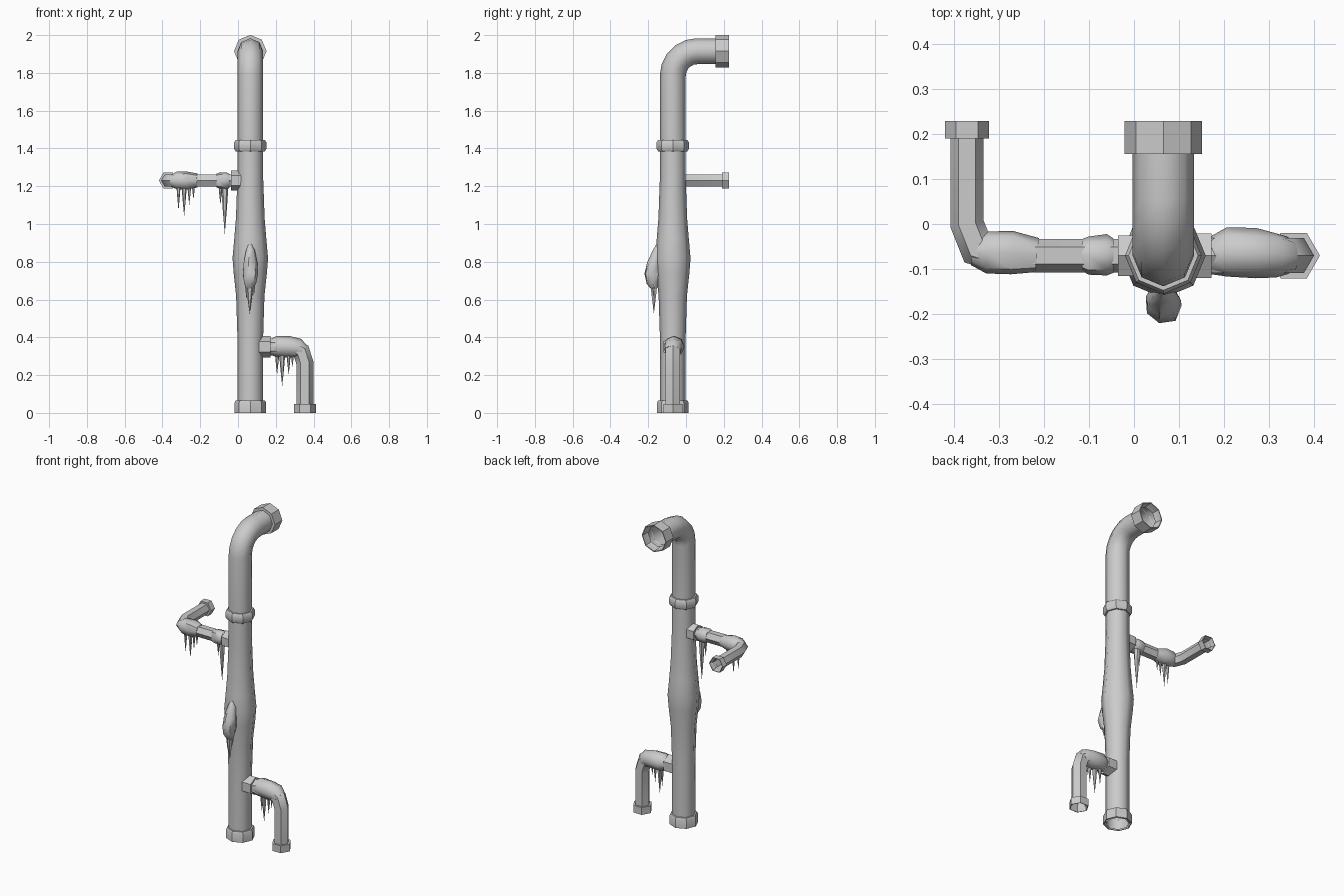
import bpy, bmesh, math, random
from mathutils import Vector

if "Cube" in bpy.data.objects:
    bpy.data.objects.remove(bpy.data.objects["Cube"], do_unlink=True)

random.seed(4)
X, Y, Z = Vector((1, 0, 0)), Vector((0, 1, 0)), Vector((0, 0, 1))

grey = bpy.data.materials.new("pale_grey")
grey.use_nodes = True
COLOUR = (0.6, 0.6, 0.6, 1)
grey.diffuse_color = COLOUR
grey.node_tree.nodes["Principled BSDF"].inputs["Base Color"].default_value = COLOUR


def finish(name, bm, angle=50):
    bmesh.ops.recalc_face_normals(bm, faces=bm.faces)
    mesh = bpy.data.meshes.new(name)
    bm.to_mesh(mesh)
    bm.free()
    obj = bpy.data.objects.new(name, mesh)
    bpy.context.collection.objects.link(obj)
    mesh.materials.append(grey)
    bpy.ops.object.select_all(action="DESELECT")
    obj.select_set(True)
    bpy.context.view_layer.objects.active = obj
    bpy.ops.object.shade_smooth_by_angle(angle=math.radians(angle))
    return obj


def ring(bm, centre, u, v, radius, sides, phase, wobble=0.0):
    verts = []
    for i in range(sides):
        a = math.radians(phase) + math.tau * i / sides
        r = radius * (1 + random.uniform(-wobble, wobble))
        verts.append(bm.verts.new(centre + r * (math.cos(a) * u + math.sin(a) * v)))
    return verts


def bridge(bm, a, b):
    for i in range(len(a)):
        j = (i + 1) % len(a)
        bm.faces.new((a[i], a[j], b[j], b[i]))


def tube(name, path, radii, sides, side, phase=0, caps=False, wobble=0.0):
    """Sweep a polygon along a planar path; side is the plane's normal."""
    pts = [Vector(p) for p in path]
    bm = bmesh.new()
    rings = []
    for i, p in enumerate(pts):
        before = (p - pts[max(i - 1, 0)]).normalized()
        after = (pts[min(i + 1, len(pts) - 1)] - p).normalized()
        tangent = (before + after).normalized()
        mitre = max(tangent.dot(after if after.length else before), 0.7)
        v = tangent.cross(side) / mitre
        rings.append(ring(bm, p, side, v, radii[i], sides, phase, wobble))
    for a, b in zip(rings, rings[1:]):
        bridge(bm, a, b)
    if caps:
        bm.faces.new(rings[0])
        bm.faces.new(rings[-1])
    return finish(name, bm)


def collar(name, start, end, outer, inner, sides, side, phase=0, open_end=True, bevel=0.0):
    """Ring from start to end, with a hollow socket when the end is open."""
    a, b = Vector(start), Vector(end)
    v = (b - a).normalized().cross(side)
    profile = [(0, inner), (0, outer - bevel), (0.2, outer)]
    if open_end:
        profile += [(1, outer), (1, outer * 0.93), (0.3, outer * 0.9)]
    else:
        profile += [(0.8, outer), (1, outer - bevel), (1, inner)]
    bm = bmesh.new()
    rings = [ring(bm, a.lerp(b, t), side, v, r, sides, phase) for t, r in profile]
    for i in range(len(rings)):
        bridge(bm, rings[i], rings[(i + 1) % len(rings)])
    return finish(name, bm, 35)


def icicles(name, y, root, tips):
    """Thin drips, each given as x, tip height, base radius."""
    bm = bmesh.new()
    for x, tip, r in tips:
        base = Vector((x, y + random.uniform(-0.015, 0.015), root))
        low = Vector((x, base.y, tip))
        top = ring(bm, base, X, Y, r, 6, 0)
        mid = ring(bm, base.lerp(low, 0.5), X, Y, r * 0.55, 6, 0)
        bridge(bm, top, mid)
        point = bm.verts.new(low)
        for i in range(6):
            bm.faces.new((mid[i], mid[(i + 1) % 6], point))
        bm.faces.new(top)
    return finish(name, bm)


# Main pipe: swollen middle, then a bend to the back
MX, MY, R = 0.065, -0.07, 0.068
swell = [(0, R), (0.4, R), (0.62, 0.075), (0.74, 0.088), (0.82, 0.094),
         (0.92, 0.085), (1.03, 0.076), (1.25, R), (1.4, R)]
path = [(MX, MY, z) for z, r in swell]
radii = [r for z, r in swell]
BEND, TOP = 0.13, 1.915
for i in range(6):
    a = math.radians(18 * i)
    path.append((MX, MY + BEND * (1 - math.cos(a)), TOP - BEND + BEND * math.sin(a)))
path.append((MX, 0.19, TOP))
tube("main_pipe", path, radii + [R] * 7, 8, X)
collar("base_collar", (MX, MY, 0.065), (MX, MY, 0), 0.084, R * 0.97, 8, X, bevel=0.006)
collar("middle_collar", (MX, MY, 1.385), (MX, MY, 1.445), 0.085, R * 0.97, 8, X,
       open_end=False, bevel=0.008)
collar("top_collar", (MX, 0.155, TOP), (MX, 0.228, TOP), 0.086, R * 0.97, 8, X)

# Upper side pipe, turning to the back
H = 1.23
tube("upper_side_pipe", [(0.03, MY, H), (-0.3, MY, H), (-0.348, -0.055, H),
     (-0.37, 0, H), (-0.37, 0.21, H)], [0.037] * 5, 6, Z, 30)
collar("upper_joint_collar", (-0.036, MY, H), (0.03, MY, H), 0.052, 0.035, 6, Z, 0,
       open_end=False)
collar("upper_end_collar", (-0.37, 0.19, H), (-0.37, 0.228, H), 0.049, 0.035, 6, Z, 30)

# Lower side pipe, turning to the ground
L = 0.35
tube("lower_side_pipe", [(0.1, MY, L), (0.29, MY, L), (0.335, MY, 0.325),
     (0.354, MY, 0.265), (0.354, MY, 0.02)], [0.045] * 5, 6, Y, 30)
collar("lower_joint_collar", (0.172, MY, L), (0.1, MY, L), 0.057, 0.043, 6, Y, 30,
       open_end=False)
collar("lower_end_collar", (0.354, MY, 0.046), (0.354, MY, 0), 0.058, 0.043, 6, Y, 30)

# Ice wrapped around the side pipes
tube("upper_outer_ice", [(-0.358, -0.06, H), (-0.325, -0.063, H), (-0.27, -0.064, H),
     (-0.215, MY, H)], [0.03, 0.048, 0.05, 0.037], 8, Z, caps=True, wobble=0.06)
tube("upper_inner_ice", [(-0.115, MY, H), (-0.1, MY, H), (-0.06, MY, H), (-0.045, MY, H)],
     [0.036, 0.044, 0.045, 0.036], 8, Z, caps=True, wobble=0.06)
tube("lower_ice", [(0.172, MY, L), (0.205, -0.063, L), (0.27, -0.065, L),
     (0.315, MY, 0.345), (0.34, MY, 0.325)], [0.043, 0.056, 0.056, 0.05, 0.042], 8, Y,
     caps=True, wobble=0.05)
icicles("upper_outer_icicles", MY, 1.2, [(-0.315, 1.07, 0.011), (-0.285, 1.04, 0.014),
        (-0.258, 1.1, 0.01), (-0.236, 1.13, 0.008)])
icicles("upper_inner_icicles", MY, 1.21, [(-0.07, 0.945, 0.02), (-0.093, 1.1, 0.011)])
icicles("lower_icicles", MY, 0.32, [(0.207, 0.2, 0.012), (0.234, 0.14, 0.017),
        (0.268, 0.2, 0.012), (0.288, 0.24, 0.009)])

# Ice lump hanging from the front of the swollen part
tube("front_ice", [(MX, -0.145, 0.905), (MX, -0.15, 0.86), (MX, -0.168, 0.79),
     (MX, -0.18, 0.735), (MX - 0.002, -0.176, 0.69), (MX - 0.003, -0.165, 0.66)],
     [0.005, 0.025, 0.038, 0.042, 0.034, 0.02], 7, X, caps=True, wobble=0.04)
icicles("front_icicles", -0.185, 0.72, [(0.062, 0.525, 0.025), (0.045, 0.6, 0.012),
        (0.084, 0.62, 0.012)])
